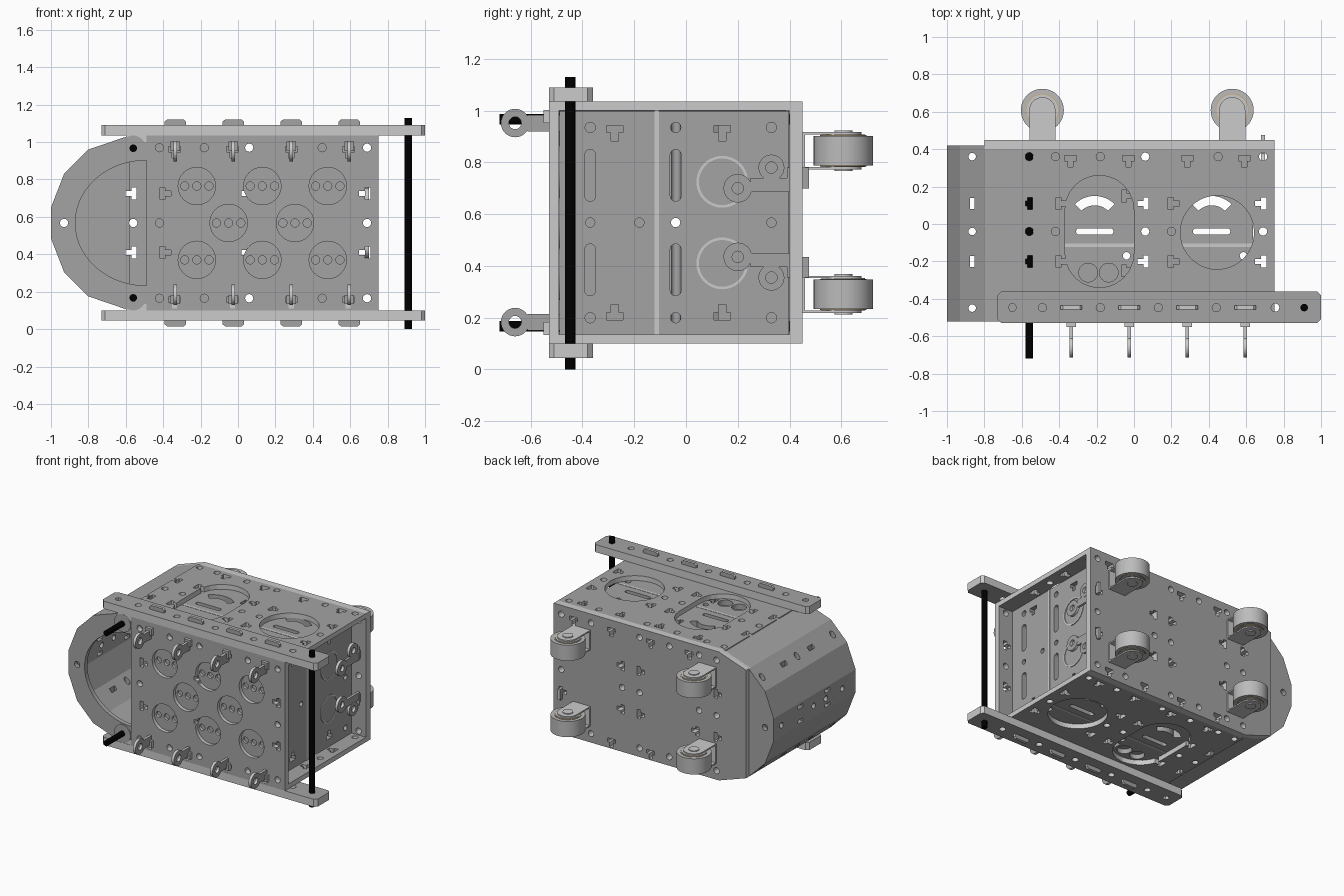
import bpy, bmesh
from math import pi, sin, cos, radians

if "Cube" in bpy.data.objects:
    bpy.data.objects.remove(bpy.data.objects["Cube"])

MID = 0.5675  # height of the horizontal symmetry plane
DARK, LIGHT, BLACK = (.37, .37, .37), (.66, .66, .66), (0, 0, 0)
PANEL = 'panel'  # dark faces with lighter cut edges


def circ(u, v, r, n=32):
    return [(u + r * cos(2 * pi * i / n), v + r * sin(2 * pi * i / n)) for i in range(n)]


def rect(u0, u1, v0, v1):
    return [(u0, v0), (u1, v0), (u1, v1), (u0, v1)]


def slot(u, v, length, r, vertical=False):
    pts, h = [], length / 2 - r
    for i in range(26):
        a = -pi / 2 + pi * (i % 13) / 12 + (pi if i > 12 else 0)
        p = (cos(a) * r + (h if i < 13 else -h), sin(a) * r)
        pts.append((u - p[1], v + p[0]) if vertical else (u + p[0], v + p[1]))
    return pts


def tee(u, v, d):
    pts = [(.018, -.032), (.018, .032), (-.01, .032), (-.01, .014),
           (-.042, .014), (-.042, -.014), (-.01, -.014), (-.01, -.032)]
    if d == 'v':
        return [(u + b, v + a) for a, b in pts]
    return [(u + d * a, v + b) for a, b in pts]


def mesh(parts, caps=0):
    """parts: list of (profile, axis, start, end) prisms; caps: material slot of end faces"""
    bm = bmesh.new()
    for pts, ax, a, b in parts:
        place = {'x': lambda u, v, w: (w, u, v), 'y': lambda u, v, w: (u, w, v),
                 'z': lambda u, v, w: (u, v, w)}[ax]
        lo = [bm.verts.new(place(u, v, a)) for u, v in pts]
        hi = [bm.verts.new(place(u, v, b)) for u, v in pts]
        bm.faces.new(lo).material_index = caps
        bm.faces.new(hi).material_index = caps
        for i in range(len(pts)):
            j = (i + 1) % len(pts)
            bm.faces.new((lo[i], lo[j], hi[j], hi[i]))
    bmesh.ops.recalc_face_normals(bm, faces=bm.faces)
    me = bpy.data.meshes.new('part')
    bm.to_mesh(me)
    bm.free()
    return me


def material(color):
    mat = bpy.data.materials.get(str(color)) or bpy.data.materials.new(str(color))
    mat.diffuse_color = (*color, 1)
    mat.use_nodes = True
    mat.node_tree.nodes["Principled BSDF"].inputs["Base Color"].default_value = mat.diffuse_color
    return mat


def make(name, parts, holes=None, color=PANEL):
    mats = [material(c) for c in ((LIGHT, DARK) if color == PANEL else (color,))]
    caps = len(mats) - 1
    ob = bpy.data.objects.new(name, mesh(parts, caps))
    bpy.context.collection.objects.link(ob)
    for m in mats:
        ob.data.materials.append(m)
    if holes:
        cutter = bpy.data.objects.new('cutter', mesh(holes, caps))
        bpy.context.collection.objects.link(cutter)
        cutter.hide_render = True
        for m in mats:
            cutter.data.materials.append(m)
        m = ob.modifiers.new('cut', 'BOOLEAN')
        m.object, m.operation, m.solver, m.use_self = cutter, 'DIFFERENCE', 'EXACT', True
        dg = bpy.context.evaluated_depsgraph_get()
        me = bpy.data.meshes.new_from_object(ob.evaluated_get(dg))
        ob.modifiers.clear()
        ob.data = me
        bpy.data.objects.remove(cutter)


def pattern(rows, axis, a, b, skip=()):
    """shared perforation grid: holes in outer and middle rows, T-slots between"""
    out = []
    for k, v in enumerate(rows):
        if k in (0, 4):
            out += [circ(u, v, .022, 16) for u in (-.56, -.42, -.18, .06, .45, .69)]
            out += [tee(u, v - .012, 'v') for u in (-.34, -.03, .285, .59)]
        elif k == 2:
            out += [circ(u, v, .022, 16) for u in (-.56, -.42, .06, .2, .69) if u not in skip]
        else:
            out += [tee(u, v, d) for u, d in ((-.56, 1), (-.4, -1), (.06, 1), (.2, -1), (.69, 1))
                    if u not in skip]
    return [(p, axis, a, b) for p in out]


def mirz(pts):
    return [(u, 2 * MID - v) for u, v in pts]


ZROWS = (.97, .725, MID, .41, .165)
half = [(-.58, 1.035), (-.8, .96), (-.93, .83), (-1, .65)]
nose = half + mirz(half)[::-1]

# Outer skins
back_holes = pattern(ZROWS, 'y', .3, .6)
make('back_panel', [([(.75, 1.035), (-.58, 1.035), (-.8, .96), (-.8, .175), (-.58, .1), (.75, .1)],
                     'y', .40, .45)], back_holes)
make('nose_back_plate', [(nose, 'y', .385, .42)],
     back_holes + [(circ(-.93, MID, .022, 16), 'y', .3, .6)], DARK)
discs = [(u, v) for v in (.765, .37) for u in (-.22, .13, .48)] + [(-.05, MID), (.305, MID)]
make('front_panel', [(rect(-.49, .75, .1, 1.035), 'y', -.53, -.49)],
     pattern(ZROWS, 'y', -.6, -.4, (.2, .06)) +
     [(tee(.06, z, 1), 'y', -.6, -.4) for z in (.725, .41)] +
     [(circ(u, v, .1), 'y', -.6, -.4) for u, v in discs])
make('recessed_discs', [(circ(u, v, .101), 'y', -.505, -.485) for u, v in discs],
     [(circ(u + d, v, .022, 16), 'y', -.6, -.488) for u, v in discs for d in (-.065, 0, .065)])
for name, z0, z1 in (('top_panel', 1.0, 1.035), ('bottom_panel', .1, .135)):
    make(name, [(rect(-.6, .75, -.528, .40), 'z', z0, z1)],
         pattern((.36, .11, -.04, -.2, -.7), 'z', z0 - .1, z1 + .1) +
         [(slot(-.185, -.04, .6, .184, True), 'z', z0 - .1, z1 + .1),
          (circ(.445, -.045, .197, 40), 'z', z0 - .1, z1 + .1)])

# Nose shell, open at the front behind a rounded lip
inner = [(-.58 + (u + .58) * .93, MID + (v - MID) * .93) for u, v in nose]
make('nose_shell', [(nose + inner[::-1], 'y', -.52, .4)],
     [(circ(-.865, y, .02, 16), 'z', 0, 1.2) for y in (.36, -.04, -.45)] +
     [(rect(-.876, -.854, y - .03, y + .03), 'z', 0, 1.2) for y in (.11, -.2)] +
     [(circ(y, MID, .02, 16), 'x', -1.1, -.9) for y in (.33, -.04, -.18, -.37)] +
     [(rect(y - .03, y + .03, z - .012, z + .012), 'x', -1.1, -.9)
      for y in (.11, -.2) for z in (.62, .515)], DARK)
arc = [(-.49 + .38 * cos(a), MID + .335 * sin(a))
       for a in [radians(270 - 180 * i / 28) for i in range(29)]]
make('nose_lip', [([(-.49, 1.035)] + nose + [(-.49, .1)] + arc, 'y', -.522, -.49)],
     [(circ(-.93, MID, .022, 16), 'y', -.6, -.4)], DARK)
make('lip_bosses', [(circ(-.56, z, .065), 'y', -.53, -.49) for z in (.97, .165)])

# Two inner modules behind the skins
end = []
for y in (-.37, -.04):
    end += [(slot(y, z, .2, .021, True), 'x', .5, .8) for z in (.75, .385)]
for y in (-.37, -.04, .33):
    end += [(circ(y, z, .02, 16), 'x', .5, .8) for z in (.935, .2)]
for y in (-.275, .14):
    end += [(tee(y, .925, 'v'), 'x', .5, .8), (mirz(tee(y, .925, 'v')), 'x', .5, .8)]
end += [(circ(y, MID, .018, 16), 'x', .5, .8) for y in (-.37, -.18, .33)]
for k, cx in enumerate((-.21, .415)):
    band = [radians(45 + 90 * i / 12) for i in range(13)]
    arch = [(cx + .15 * cos(a), .15 * sin(a)) for a in band] + \
           [(cx + .1 * cos(a), .1 * sin(a)) for a in band[::-1]]
    cuts = [(slot(cx, -.04, .2, .017), 'z', 0, 1.2), (arch, 'z', 0, 1.2),
            (circ(cx + .17, -.17, .02, 16), 'z', 0, 1.2),
            (circ(-.04, MID, .018, 16), 'x', -.6, .8)]
    if k == 0:
        cuts += [(circ(u, -.26, .05), 'z', z, z + .06) for u in (-.245, -.135) for z in (.96, .11)]
        cuts += [(tee(-.05, y, -1), 'z', z, z + .06) for y in (.15, -.25) for z in (.96, .11)]
    make('inner_module', [(rect(cx - .28, cx + .22, -.488, .398), 'z', .136, .999)],
         cuts + (end if k else []), DARK)
    make('divider_edge', [(rect(cx - .279, cx + .223, -.122, -.104), 'z', .134, 1.001)],
         [(slot(cx, -.04, .2, .017), 'z', 0, 1.2)], LIGHT)
make('end_rings', [(circ(.14, z, .1, 40), 'x', .62, .64) for z in (.725, .41)],
     [(circ(.14, z, .09, 40), 'x', .6, .7) for z in (.725, .41)], LIGHT)

# Side rails with bolt tabs
tabs = (-.335, -.025, .285, .595)
for name, f in (('top_rail', lambda z: z), ('bottom_rail', lambda z: 2 * MID - z)):
    c = .02
    prof = [(-.73 + c, -.53), (1 - c, -.53), (1, -.53 + c), (1, -.36 - c),
            (1 - c, -.36), (-.73 + c, -.36), (-.73, -.36 - c), (-.73, -.53 + c)]
    make(name, [(prof, 'z', f(1.035), f(1.09))],
         [(circ(x, -.447, .022, 6 if x == -.65 else 16), 'z', f(1.0), f(1.2))
          for x in (-.65, -.49, -.18, .13, .44, .755)])
    for x in tabs:
        s = [(x - .058, f(1.04)), (x + .058, f(1.04)), (x + .058, f(1.108)),
             (x + .045, f(1.12)), (x - .045, f(1.12)), (x - .058, f(1.108))]
        make(name + '_tab', [(s, 'y', -.457, -.437)])

# Front knuckles
for x in tabs:
    for z, s in ((.952, 1), (.183, -1)):
        make('front_knuckle', [(circ(-.66, z, .055), 'x', x - .01, x + .01)],
             [(circ(-.66, z, .024, 20), 'x', x - .1, x + .1)])
        make('knuckle_arm', [(rect(-.612, -.48, z - .032, z + .032), 'x', x - .009, x + .009),
                             (rect(x - .025, x + .025, *sorted((z, z + s * .05))), 'y', -.55, -.5)])

# Latch brackets in the open right end
for f in (lambda p: p, mirz):
    make('latch', [(f(circ(.2, .7, .055)), 'x', .68, .7), (f(circ(.33, .78, .05)), 'x', .68, .7)],
         [(f(circ(.2, .7, .022, 20)), 'x', .6, .8), (f(circ(.33, .78, .022, 20)), 'x', .6, .8)])
    make('latch_arm', [(f(rect(.25, .4, .685, .74)), 'x', .682, .698),
                       (f(rect(.39, .475, .70, .78)), 'x', .68, .7)])

# Black rods
for z in (.967, .167):
    make('cross_rod', [(circ(-.56, z, .02), 'y', -.72, .4)], color=BLACK)
make('end_rod', [(circ(.91, -.447, .02), 'z', 0, 1.13)], color=BLACK)

# Casters on the back panel
METAL = (.75, .75, .75)
for x in (-.49, .525):
    for z in (.845, .29):
        make('caster_wheel', [(circ(x, .608, .115, 40), 'z', z - .057, z + .057)], color=(.5, .5, .5))
        make('caster_ring', [(circ(x, .608, .09, 40), 'z', z - .06, z + .06)], color=(.6, .45, .25))
        make('caster_hub', [(circ(x, .608, .084, 40), 'z', z - .063, z + .063)], color=METAL)
        make('caster_axle', [(circ(x, .608, .035), 'z', z - .078, z + .078)], color=METAL)
        fork = [(x - .07, .445), (x + .07, .445)] + \
               [(x + .07 * cos(pi * i / 16), .608 + .07 * sin(pi * i / 16)) for i in range(17)]
        make('caster_fork', [(fork, 'z', z - .072, z - .063), (fork, 'z', z + .063, z + .072),
                             (rect(x - .07, x + .07, .445, .46), 'z', z - .063, z + .063)], color=METAL)

# Smooth the round parts, keep facets crisp
for ob in bpy.context.scene.objects:
    ob.select_set(True)
    bpy.context.view_layer.objects.active = ob
bpy.ops.object.shade_smooth_by_angle(angle=radians(15))
